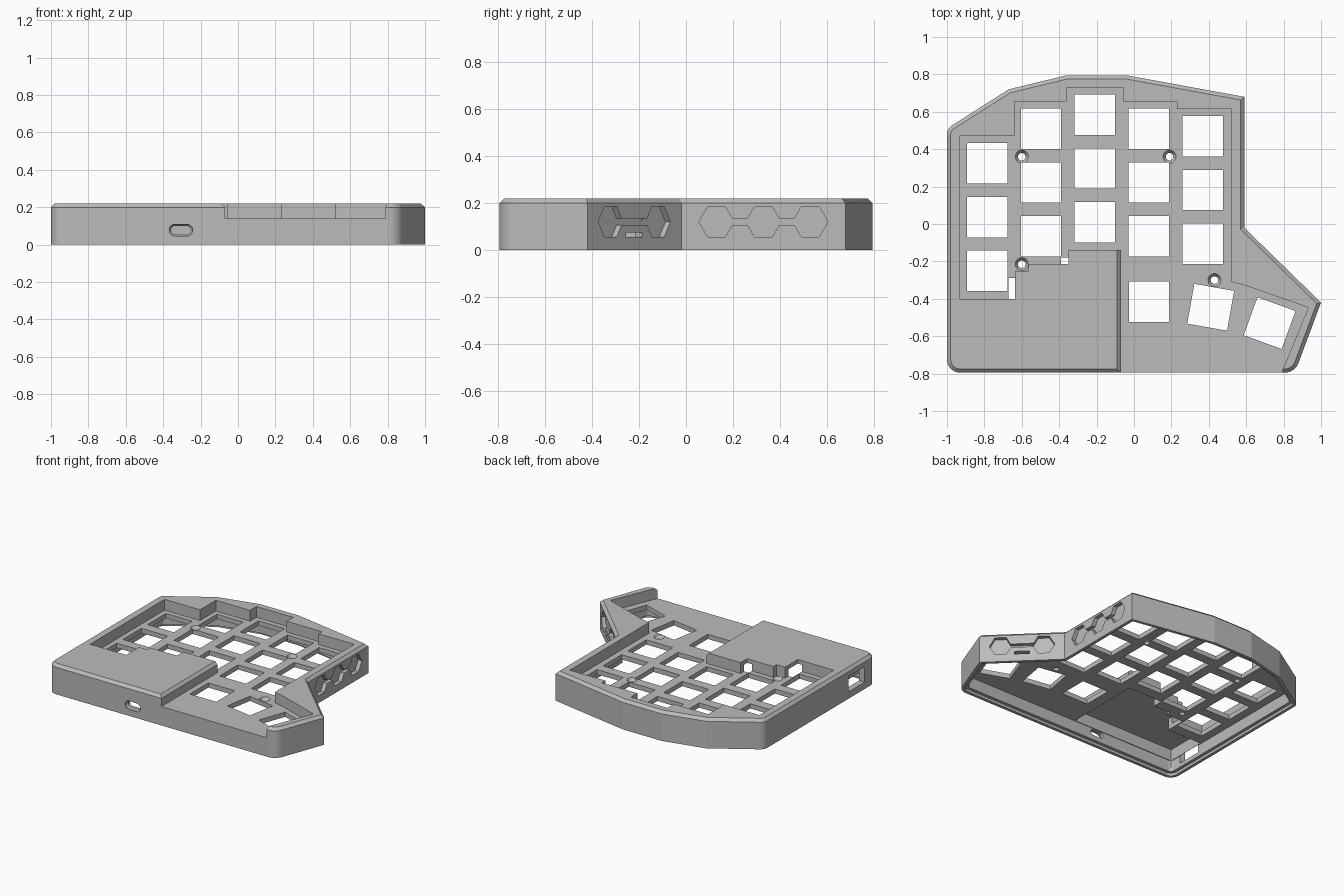
import bpy, bmesh, math
from mathutils import Matrix, Vector

cube = bpy.data.objects.get("Cube")
if cube:
    bpy.data.objects.remove(cube, do_unlink=True)

grey = bpy.data.materials.new("matte grey")
grey.use_nodes = True
grey.diffuse_color = (0.5, 0.5, 0.5, 1)
grey.node_tree.nodes["Principled BSDF"].inputs["Base Color"].default_value = (0.5, 0.5, 0.5, 1)


def rounded(points, steps=10):
    """Polygon from (x, y, radius) corners, with arcs where the radius is set."""
    out = []
    for i, (x, y, r) in enumerate(points):
        p = Vector((x, y))
        if not r:
            out.append(p)
            continue
        a = (Vector(points[i - 1][:2]) - p).normalized()
        b = (Vector(points[(i + 1) % len(points)][:2]) - p).normalized()
        half = a.angle(b) / 2
        centre = p + (a + b).normalized() * r / math.sin(half)
        start = p + a * r / math.tan(half) - centre
        turn = math.pi - 2 * half
        for k in range(steps + 1):
            out.append(centre + Matrix.Rotation(turn * k / steps, 2) @ start)
    return out


def inset(poly, d):
    """Mitred inward offset of a counter-clockwise polygon."""
    out = []
    for i, p in enumerate(poly):
        e1 = (p - poly[i - 1]).normalized()
        e2 = (poly[(i + 1) % len(poly)] - p).normalized()
        n1, n2 = Vector((-e1.y, e1.x)), Vector((-e2.y, e2.x))
        out.append(p + (n1 + n2) * d / (1 + n1.dot(n2)))
    return out


def loft(name, layers, matrix=Matrix()):
    """Closed solid through (polygon, height) layers."""
    bm = bmesh.new()
    rings = [[bm.verts.new((p[0], p[1], z)) for p in poly] for poly, z in layers]
    bm.faces.new(rings[0])
    bm.faces.new(rings[-1])
    for low, high in zip(rings, rings[1:]):
        for i in range(len(low)):
            bm.faces.new((low[i - 1], low[i], high[i], high[i - 1]))
    bmesh.ops.recalc_face_normals(bm, faces=bm.faces)
    mesh = bpy.data.meshes.new(name)
    bm.to_mesh(mesh)
    bm.free()
    mesh.transform(matrix)
    mesh.materials.append(grey)
    ob = bpy.data.objects.new(name, mesh)
    bpy.context.collection.objects.link(ob)
    return ob


def cut(layers, matrix=Matrix()):
    cutter = loft("cutter", layers, matrix)
    cutter.hide_render = True
    mod = case.modifiers.new("cut", "BOOLEAN")
    mod.operation, mod.solver, mod.object = "DIFFERENCE", "EXACT", cutter
    bpy.context.view_layer.objects.active = case
    bpy.ops.object.modifier_apply(modifier=mod.name)
    bpy.data.objects.remove(cutter, do_unlink=True)


def ngon(r, n, x=0, y=0):
    return [(x + r * math.cos(2 * math.pi * k / n), y + r * math.sin(2 * math.pi * k / n)) for k in range(n)]


def rect(w, h, x=0, y=0):
    return [(x + sx * w / 2, y + sy * h / 2) for sx, sy in ((-1, -1), (1, -1), (1, 1), (-1, 1))]


def wall(x, y, ux, uy):
    """Frame on a wall: local x along it, local y up, local z outward."""
    u = Vector((ux, uy, 0)).normalized()
    up = Vector((0, 0, 1))
    m = Matrix((u, up, u.cross(up))).transposed().to_4x4()
    m.translation = (x, y, 0)
    return m


# Case block with chamfered top edge
outline = rounded([(-1, -.795, .07), (.86, -.795, .08), (1, -.42, 0), (.59, -.02, 0),
                   (.59, .68, 0), (-.04, .795, 0), (-.36, .795, 0), (-.67, .72, 0), (-1, .51, .06)])
TOP, PLATE, UNDER = .22, .14, .105
case = loft("keyboard_case", [(outline, 0), (outline, TOP - .02), (inset(outline, .02), TOP)])

# Open underside with a ledge for a base plate
cut([(inset(outline, .045), -.1), (inset(outline, .045), UNDER)])
cut([(inset(outline, .022), -.1), (inset(outline, .022), .02)])

# Electronics bay under the raised cover
bay = [(-.95, -.745), (-.11, -.745), (-.11, -.18), (-.39, -.18), (-.39, -.255),
       (-.53, -.255), (-.53, -.29), (-.67, -.29), (-.67, -.44), (-.95, -.44)]
cut([(bay, .05), (bay, .19)])

# Stepped key well, open at the front
well = [(-.07, -.9), (.745, -.9), (.932, -.447), (.6, -.33), (.52, -.31), (.52, .615),
        (.23, .615), (.23, .655), (-.06, .655), (-.06, .73), (-.36, .73), (-.36, .655),
        (-.64, .655), (-.64, .47), (-.93, .47), (-.93, -.4), (-.635, -.4), (-.635, -.25),
        (-.565, -.25), (-.565, -.215), (-.35, -.215), (-.35, -.14), (-.07, -.14)]
cut([(well, PLATE), (well, .4)])

# Chamfer on the cover's inner side
chamfer = [(-.091, .221), (-.069, .199), (-.06, .23)]
cut([(chamfer, 0), (chamfer, .8)], wall(0, -.14, 1, 0))

# Key openings: columns, then the two turned thumb keys
PITCH = .288
keys = [(-.785 + PITCH * c, top - PITCH * r, 0)
        for c, top in enumerate((.325, .51, .585, .51, .47)) for r in range(3)]
keys += [(.08, -.415, 0), (.41, -.445, -10), (.725, -.53, -20)]
for x, y, turn in keys:
    place = Matrix.Translation((x, y, 0)) @ Matrix.Rotation(math.radians(turn), 4, "Z")
    cut([(rect(.216, .216), .06), (rect(.216, .216), .2)], place)

# Countersunk screw holes
for x, y in ((-.6, .36), (.19, .36), (-.6, -.215), (.43, -.3)):
    small, big = ngon(.02, 24, x, y), ngon(.035, 24, x, y)
    cut([(small, .05), (small, .118), (big, PLATE), (big, .3)])

# Engraved hexagons joined by bars on the two right-hand walls
for frame, centres in ((wall(.59, .33, 0, 1), (-.2, 0, .2)),
                       (wall(.795, -.22, -.41, .4), (-.145, .145))):
    for c in centres:
        cut([(ngon(.075, 6, c, .12), -.03), (ngon(.075, 6, c, .12), .05)], frame)
    for a, b in zip(centres, centres[1:]):
        bar = rect(b - a - .13, .026, (a + b) / 2, .12)
        cut([(bar, -.03), (bar, .05)], frame)

# Button slot on the slanted wall
slot = rect(.1, .02, 0, .065)
cut([(slot, -.1), (slot, .05)], wall(.795, -.22, -.41, .4))


# Cable port in the front wall and socket in the left wall
def pill(w, h):
    return rounded([(x, y, h / 2 - .0005) for x, y in rect(w, h, -.305, .078)])


cut([(pill(.105, .044), -.1), (pill(.105, .044), -.02), (pill(.125, .062), -.01),
     (pill(.125, .062), .05)], wall(0, -.795, 1, 0))
socket = rect(.19, .115, .565, .108)
cut([(socket, -.048), (socket, .05)], wall(-1, 0, 0, -1))

bpy.ops.object.select_all(action="DESELECT")
case.select_set(True)
bpy.context.view_layer.objects.active = case
bpy.ops.object.shade_smooth_by_angle(angle=math.radians(10))
